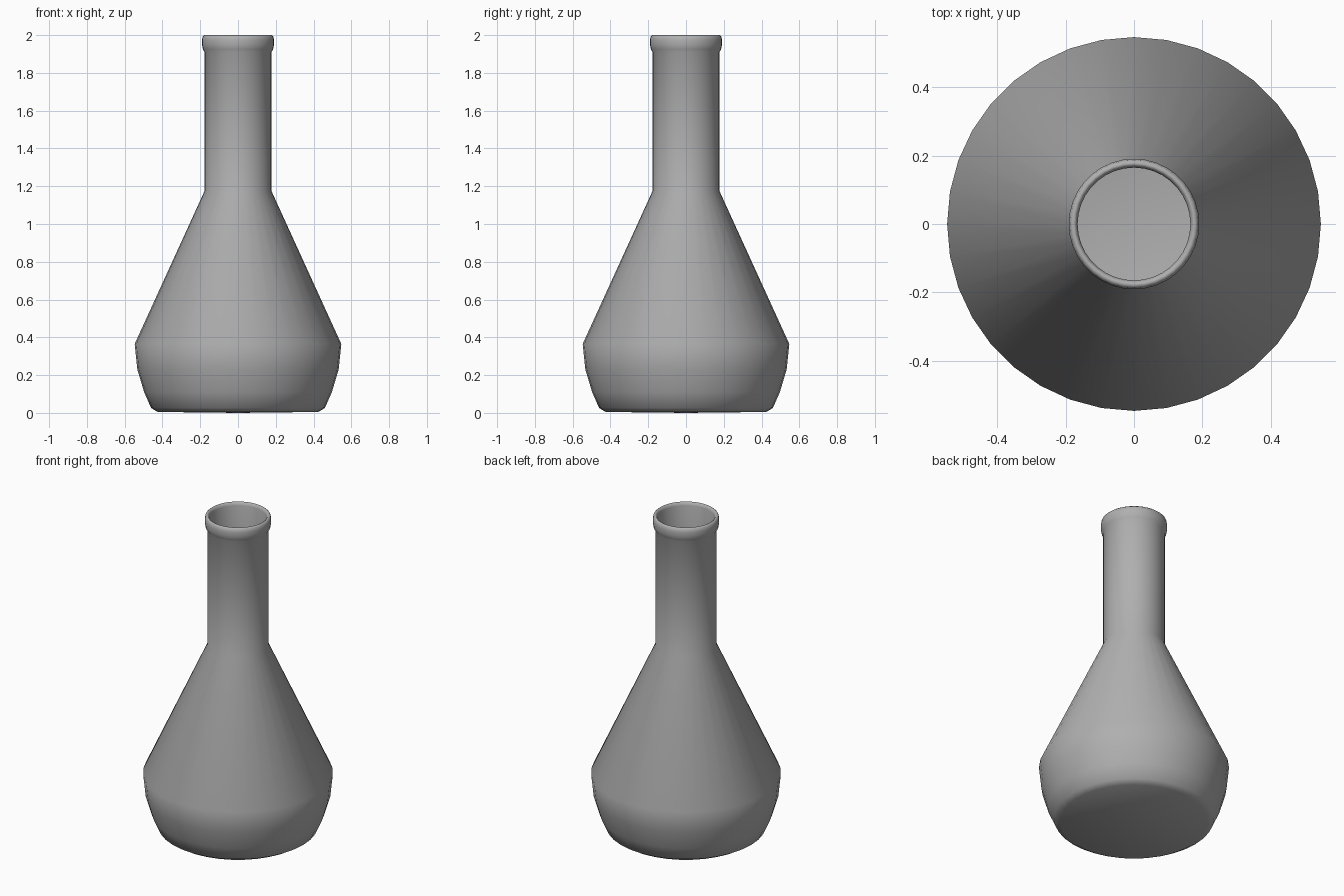
import bpy, bmesh, math

if "Cube" in bpy.data.objects:
    bpy.data.objects.remove(bpy.data.objects["Cube"])

SIDES = 36


def lathe(name, profile):
    """Revolve (radius, z) points about z; points of radius 0 close the ends."""
    bm = bmesh.new()
    rings = []
    for r, z in profile:
        if r == 0:
            rings.append([bm.verts.new((0, 0, z))] * SIDES)
        else:
            rings.append([bm.verts.new((r * math.cos(math.tau * i / SIDES),
                                        r * math.sin(math.tau * i / SIDES), z))
                          for i in range(SIDES)])
    for a, b in zip(rings, rings[1:]):
        for i in range(SIDES):
            j = (i + 1) % SIDES
            bm.faces.new(dict.fromkeys((a[i], a[j], b[j], b[i])))
    bmesh.ops.recalc_face_normals(bm, faces=bm.faces)
    for f in bm.faces:
        f.smooth = True
    mesh = bpy.data.meshes.new(name)
    bm.to_mesh(mesh)
    bm.free()
    obj = bpy.data.objects.new(name, mesh)
    bpy.context.collection.objects.link(obj)
    return obj


# Outer wall: base, rounded belly, conical shoulder, straight neck
outer = [(0, 0), (0.425, 0.005), (0.46, 0.026), (0.497, 0.11),
         (0.533, 0.23), (0.547, 0.365),
         (0.177, 1.175), (0.177, 1.91)]

# Rolled lip at the mouth
lip = [(0.186, 1.925), (0.191, 1.95), (0.191, 1.975), (0.187, 1.993),
       (0.178, 2.0), (0.170, 1.995), (0.165, 1.98)]

# Hollow inside, down to the floor
inner = [(0.165, 1.17), (0.532, 0.365), (0.518, 0.23), (0.483, 0.11),
         (0.448, 0.04), (0.41, 0.018), (0, 0.015)]

flask = lathe("flask", outer + lip + inner)

# Dark grey finish
grey = bpy.data.materials.new("dark_grey")
grey.diffuse_color = (0.43, 0.43, 0.43, 1)
grey.use_nodes = True
grey.node_tree.nodes["Principled BSDF"].inputs["Base Color"].default_value = grey.diffuse_color
flask.data.materials.append(grey)
